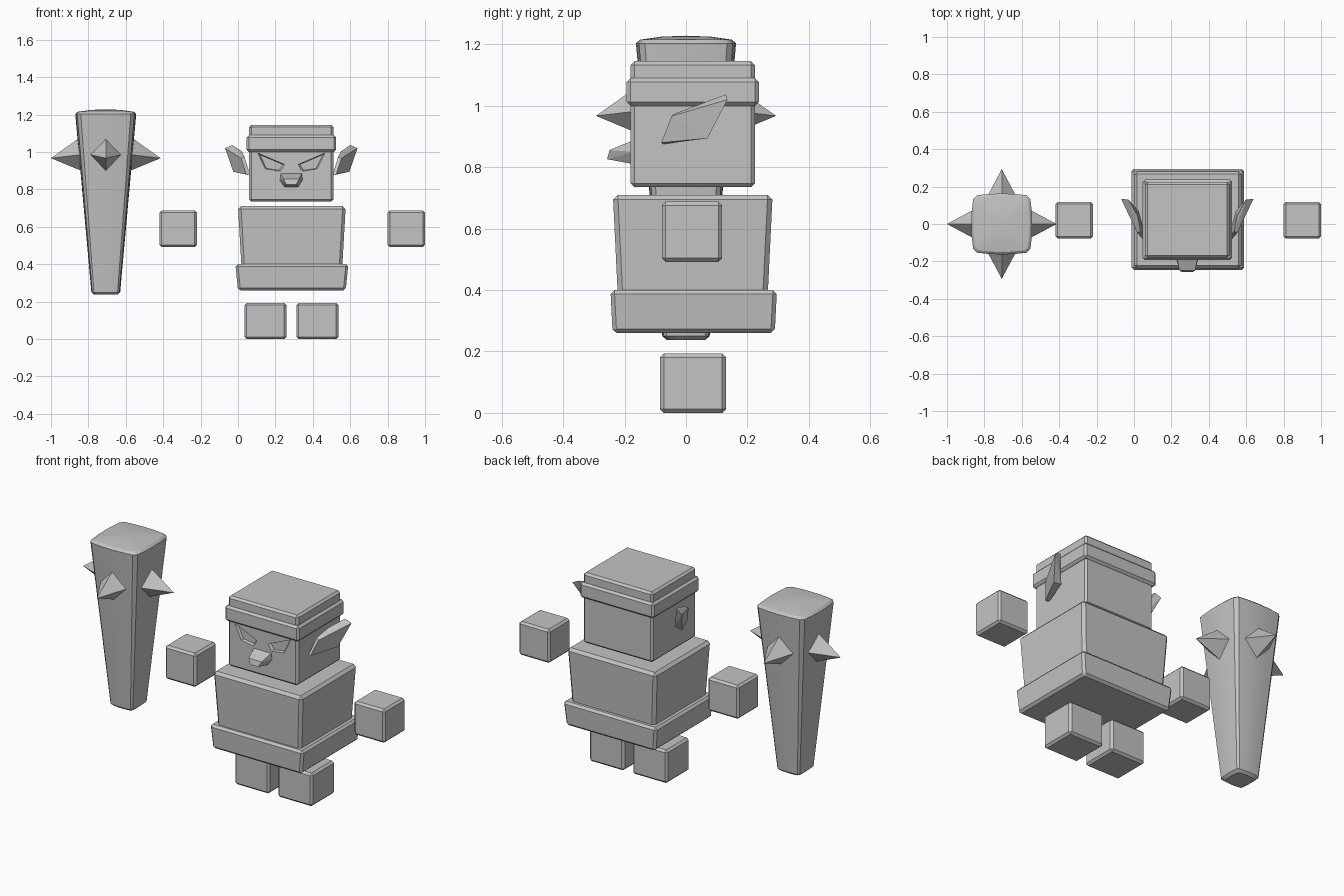
import bpy, bmesh, math

if "Cube" in bpy.data.objects:
    bpy.data.objects.remove(bpy.data.objects["Cube"])

CX, CY = 0.285, 0.022          # body centre
CLUB_X = -0.707                # club centre

grey = bpy.data.materials.new("stone grey")
grey.diffuse_color = (0.55, 0.55, 0.55, 1)
grey.use_nodes = True
grey.node_tree.nodes["Principled BSDF"].inputs["Base Color"].default_value = grey.diffuse_color


def finish(name, bm):
    bmesh.ops.recalc_face_normals(bm, faces=bm.faces[:])
    me = bpy.data.meshes.new(name)
    bm.to_mesh(me)
    bm.free()
    me.materials.append(grey)
    ob = bpy.data.objects.new(name, me)
    bpy.context.collection.objects.link(ob)
    return ob


def hull(name, points):
    bm = bmesh.new()
    for p in points:
        bm.verts.new(p)
    bmesh.ops.convex_hull(bm, input=bm.verts[:])
    bmesh.ops.dissolve_limit(bm, angle_limit=0.02, verts=bm.verts[:], edges=bm.edges[:])
    return finish(name, bm)


def block(name, x, y, z0, z1, bottom, top, bevel=0.012):
    """Chamfered block; bottom and top are (half x, half y)."""
    bm = bmesh.new()
    bmesh.ops.create_cube(bm, size=2)
    for v in bm.verts:
        hx, hy = top if v.co.z > 0 else bottom
        v.co = (x + v.co.x * hx, y + v.co.y * hy, z1 if v.co.z > 0 else z0)
    bmesh.ops.bevel(bm, geom=bm.edges[:], offset=bevel, segments=1,
                    affect='EDGES', profile=0.5)
    return finish(name, bm)


# Body
block("torso", CX + 0.003, CY, 0.36, 0.71, (0.268, 0.243), (0.288, 0.26), 0.016)
block("belt", CX + 0.003, CY + 0.003, 0.26, 0.40, (0.288, 0.264), (0.302, 0.271), 0.013)
head = block("head", CX, CY, 0.735, 1.145, (0.225, 0.202), (0.225, 0.202))
block("hat_band", CX, CY, 1.0, 1.09, (0.239, 0.215), (0.239, 0.215))

# Feet and floating hands
for side, s in (("left", -1), ("right", 1)):
    block(side + "_foot", CX + 0.139 * s, 0.023, 0.0, 0.193, (0.112, 0.107), (0.112, 0.107))
    block(side + "_hand", 0.29 + 0.61 * s, 0.02, 0.492, 0.688, (0.1, 0.098), (0.1, 0.098))

# Slanted eyes sunk into the face
eye = [(0.18, 0.995), (0.036, 0.933), (0.058, 0.897), (0.138, 0.909)]
ex = sum(p[0] for p in eye) / 4
ez = sum(p[1] for p in eye) / 4
for s in (-1, 1):
    pts = []
    for y, k in ((CY - 0.212, 1.1), (CY - 0.187, 0.85)):
        pts += [(CX + s * (ex + (x - ex) * k), y, ez + (z - ez) * k) for x, z in eye]
    cutter = hull("eye_cutter", pts)
    cutter.hide_render = True
    mod = head.modifiers.new("eye", 'BOOLEAN')
    mod.operation = 'DIFFERENCE'
    mod.solver = 'EXACT'
    mod.object = cutter
    bpy.context.view_layer.objects.active = head
    bpy.ops.object.modifier_apply(modifier=mod.name)
    bpy.data.objects.remove(cutter)

# Nose: (half x, y, z)
nose = [(0.058, -0.17, 0.888), (0.063, -0.17, 0.85), (0.037, -0.17, 0.81),
        (0.042, -0.249, 0.856), (0.027, -0.257, 0.826)]
hull("nose", [(CX + s * x, y, z) for x, y, z in nose for s in (-1, 1)])

# Swept-back ears: outer face, then inner face
ear = [(0.24, -0.08, 0.88), (0.268, -0.047, 0.966), (0.354, 0.135, 1.02), (0.31, 0.07, 0.894),
       (0.22, -0.075, 0.875), (0.25, -0.04, 0.973), (0.315, 0.13, 1.037), (0.26, 0.07, 0.9),
       (0.266, 0.045, 1.004)]
for side, s in (("left", -1), ("right", 1)):
    hull(side + "_ear", [(CX + s * x, y, z) for x, y, z in ear])

# Club: tapered, softly bulging square with cut corners
ts = (-0.82, -0.41, 0, 0.41, 0.82)
bm = bmesh.new()
rings = []
for h, z in ((0.062, 0.237), (0.077, 0.25), (0.163, 1.203), (0.15, 1.215), (0.08, 1.225)):
    ring = []
    for q in range(4):
        c, s = round(math.cos(q * math.pi / 2)), round(math.sin(q * math.pi / 2))
        for t in ts:
            r, u = h * (1 - 0.06 * (t / 0.82) ** 2), h * t
            ring.append(bm.verts.new((CLUB_X + r * c - u * s, r * s + u * c, z)))
    rings.append(ring)
n = len(rings[0])
for a, b in zip(rings, rings[1:]):
    for i in range(n):
        j = (i + 1) % n
        bm.faces.new((a[i], a[j], b[j], b[i]))
bm.faces.new(rings[0][::-1])
tip = bm.verts.new((CLUB_X, 0, 1.228))
for i in range(n):
    bm.faces.new((rings[-1][i], rings[-1][(i + 1) % n], tip))
club = finish("club", bm)
bpy.ops.object.select_all(action='DESELECT')
club.select_set(True)
bpy.context.view_layer.objects.active = club
bpy.ops.object.shade_smooth_by_angle(angle=math.radians(25))

# Four spikes: (out, along, z), tip first
spike = [(0.293, 0, 0.967), (0.147, 0, 1.071), (0.132, 0, 0.9),
         (0.132, 0.086, 0.986), (0.132, -0.086, 0.986), (0.1, 0, 0.986)]
for q in range(4):
    c, s = round(math.cos(q * math.pi / 2)), round(math.sin(q * math.pi / 2))
    hull("club_spike", [(CLUB_X + r * c - u * s, r * s + u * c, z) for r, u, z in spike])
